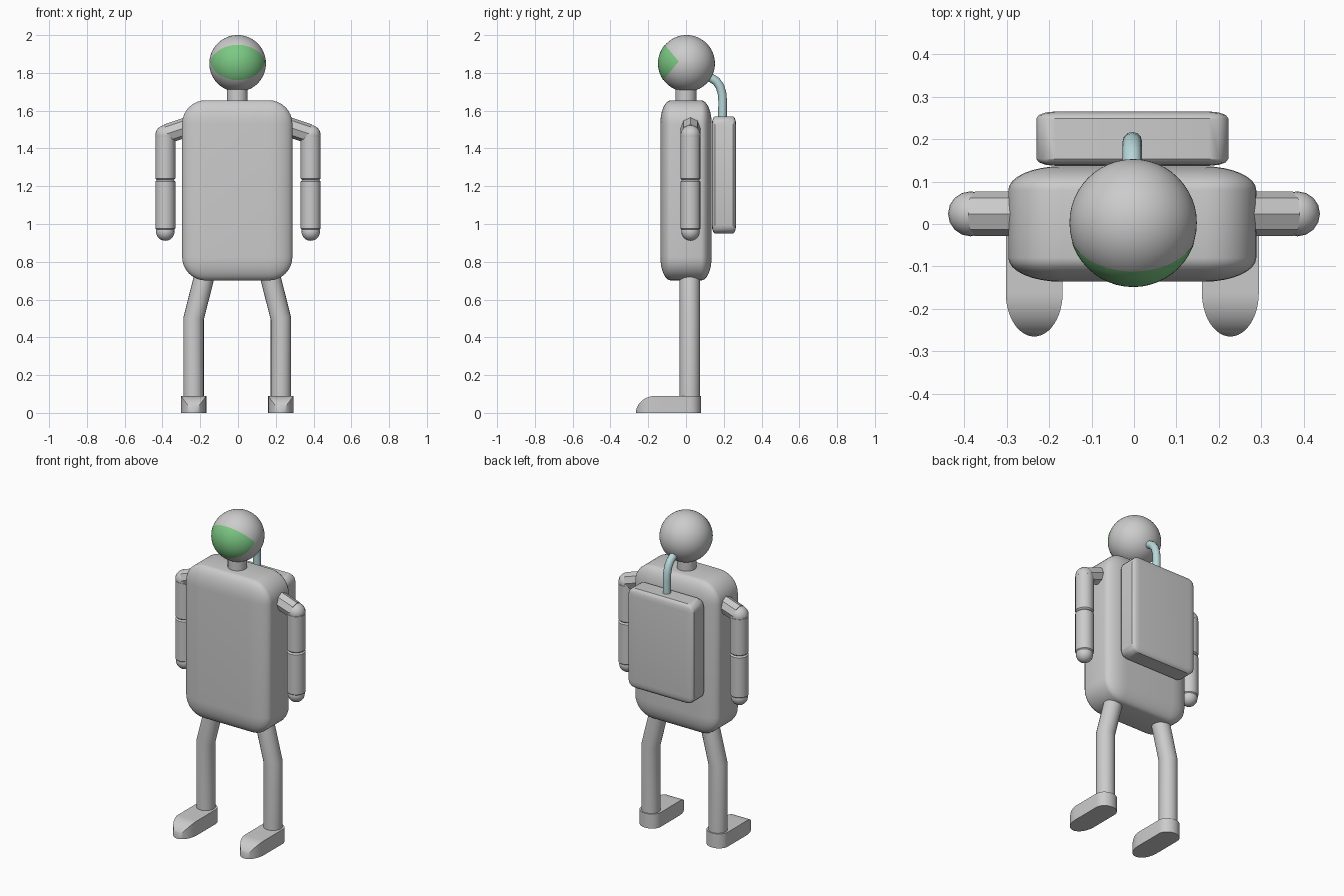
import bpy, bmesh, math
from mathutils import Vector, Matrix

if "Cube" in bpy.data.objects:
    bpy.data.objects.remove(bpy.data.objects["Cube"])

CX = -0.004  # centre line of body and legs


def finish(name, bm, angle=35, color=None):
    bmesh.ops.recalc_face_normals(bm, faces=bm.faces)
    me = bpy.data.meshes.new(name)
    bm.to_mesh(me)
    bm.free()
    ob = bpy.data.objects.new(name, me)
    bpy.context.collection.objects.link(ob)
    if color:
        mat = bpy.data.materials.new(name + "_colour")
        mat.diffuse_color = (*color, 1)
        mat.use_nodes = True
        mat.node_tree.nodes["Principled BSDF"].inputs["Base Color"].default_value = mat.diffuse_color
        me.materials.append(mat)
    bpy.ops.object.select_all(action='DESELECT')
    ob.select_set(True)
    bpy.context.view_layer.objects.active = ob
    bpy.ops.object.shade_smooth_by_angle(angle=math.radians(angle))
    return ob


def ball(name, loc, r, u=32, v=24):
    bm = bmesh.new()
    bmesh.ops.create_uvsphere(bm, u_segments=u, v_segments=v, radius=r,
                              matrix=Matrix.Translation(loc))
    return finish(name, bm)


def rounded_box(name, loc, half, bevel, segs, squash):
    # bevel a deeper box, then squash it in y so its corners become elliptical
    bm = bmesh.new()
    bmesh.ops.create_cube(bm, size=2)
    bmesh.ops.scale(bm, vec=(half[0], half[1] / squash, half[2]), verts=bm.verts)
    bmesh.ops.bevel(bm, geom=bm.edges[:], offset=bevel, segments=segs,
                    profile=0.5, affect='EDGES')
    bmesh.ops.scale(bm, vec=(1, squash, 1), verts=bm.verts)
    bmesh.ops.translate(bm, vec=loc, verts=bm.verts)
    return finish(name, bm)


def tube(name, path, r, sides=16, tip=0.0, color=None):
    # sweep a ring along a path; tip narrows the ends by a small chamfer
    pts = [Vector(p) for p in path]
    radii = [r] * len(pts)
    if tip:
        d0 = (pts[1] - pts[0]).normalized()
        d1 = (pts[-1] - pts[-2]).normalized()
        pts = [pts[0], pts[0] + d0 * tip] + pts[1:-1] + [pts[-1] - d1 * tip, pts[-1]]
        radii = [r - tip] + [r] * (len(pts) - 2) + [r - tip]
    bm = bmesh.new()
    rings = []
    for i, p in enumerate(pts):
        a = (p - pts[i - 1]).normalized() if i else (pts[1] - p).normalized()
        b = (pts[i + 1] - p).normalized() if i < len(pts) - 1 else a
        t = (a + b).normalized()
        ref = Vector((0, 1, 0)) if abs(t.x) > 1e-4 or abs(t.y) < 1e-4 else Vector((1, 0, 0))
        s = t.cross(ref).normalized()
        n = s.cross(t)
        stretch = 1 / max(0.5, t.dot(a))
        rings.append([bm.verts.new(p + radii[i] * (stretch * math.cos(k) * s + math.sin(k) * n))
                      for k in (2 * math.pi * j / sides for j in range(sides))])
    for a, b in zip(rings, rings[1:]):
        for j in range(sides):
            k = (j + 1) % sides
            bm.faces.new((a[j], a[k], b[k], b[j]))
    bm.faces.new(rings[0])
    bm.faces.new(rings[-1])
    return finish(name, bm, color=color)


def boot(name, x):
    # rectangular stations: rounded toe that also slopes down, rounded heel
    st = []
    for i in range(13):
        a = math.pi / 2 * i / 12
        st.append((-0.162 - 0.103 * math.cos(a), 0.067 * math.sin(a), 0.09 * math.sin(a)))
    for i in range(9):
        a = math.pi / 2 * i / 8
        st.append((0.02 + 0.06 * math.sin(a), 0.067 * math.cos(a), 0.09))
    bm = bmesh.new()
    rings = [[bm.verts.new((x + sx * w, y, z)) for sx, z in ((-1, 0), (1, 0), (1, h), (-1, h))]
             for y, w, h in st]
    for a, b in zip(rings, rings[1:]):
        for j in range(4):
            k = (j + 1) % 4
            bm.faces.new((a[j], a[k], b[k], b[j]))
    bmesh.ops.remove_doubles(bm, verts=bm.verts, dist=1e-5)
    return finish(name, bm)


# head and neck
HEAD = Vector((-0.002, 0.003, 1.85))
ball("helmet", HEAD, 0.15, 48, 32)
tube("neck", [(CX, 0, 1.62), (CX, 0, 1.74)], 0.055, 24)

# visor: wedge cut out of a slightly larger sphere
bm = bmesh.new()
bmesh.ops.create_uvsphere(bm, u_segments=48, v_segments=32, radius=0.1515,
                          matrix=Matrix.Translation(HEAD))
for s in (1, -1):
    bmesh.ops.bisect_plane(bm, geom=bm.verts[:] + bm.edges[:] + bm.faces[:],
                           plane_co=(0, -0.038, 1.86), plane_no=(0, 1.2, s),
                           clear_outer=True)
finish("visor", bm, color=(0.2, 0.58, 0.23))

# torso and backpack
rounded_box("torso", (CX, 0, 1.178), (0.292, 0.136, 0.477), 0.125, 8, 0.45)
rounded_box("backpack", (CX, 0.201, 1.26), (0.226, 0.064, 0.31), 0.045, 3, 0.36)

# air hose
tube("air_hose", [(CX, 0.193, 1.54), (CX, 0.194, 1.65), (CX, 0.191, 1.69), (CX, 0.18, 1.728),
                  (CX, 0.16, 1.756), (CX, 0.135, 1.772), (CX, 0.09, 1.79)],
     0.023, 12, color=(0.48, 0.68, 0.7))

for side, s in (("left", 1), ("right", -1)):
    # arm
    ax, ay = s * 0.385, 0.024
    tube(side + "_shoulder", [(s * 0.22, ay, 1.53), (s * 0.375, ay, 1.478)], 0.052, 8)
    ball(side + "_shoulder_joint", (ax, ay, 1.47), 0.053, 16, 12)
    tube(side + "_upper_arm", [(ax, ay, 1.47), (ax, ay, 1.232)], 0.053, 16, tip=0.008)
    tube(side + "_forearm", [(ax, ay, 1.232), (ax, ay, 0.968)], 0.053, 16, tip=0.008)
    ball(side + "_hand", (ax, ay, 0.96), 0.049, 16, 12)
    # leg and boot
    lx = CX + s * 0.231
    tube(side + "_leg", [(CX + s * 0.165, 0.02, 0.76), (lx, 0.02, 0.5), (lx, 0.02, 0.03)],
         0.054, 20)
    boot(side + "_boot", lx)
